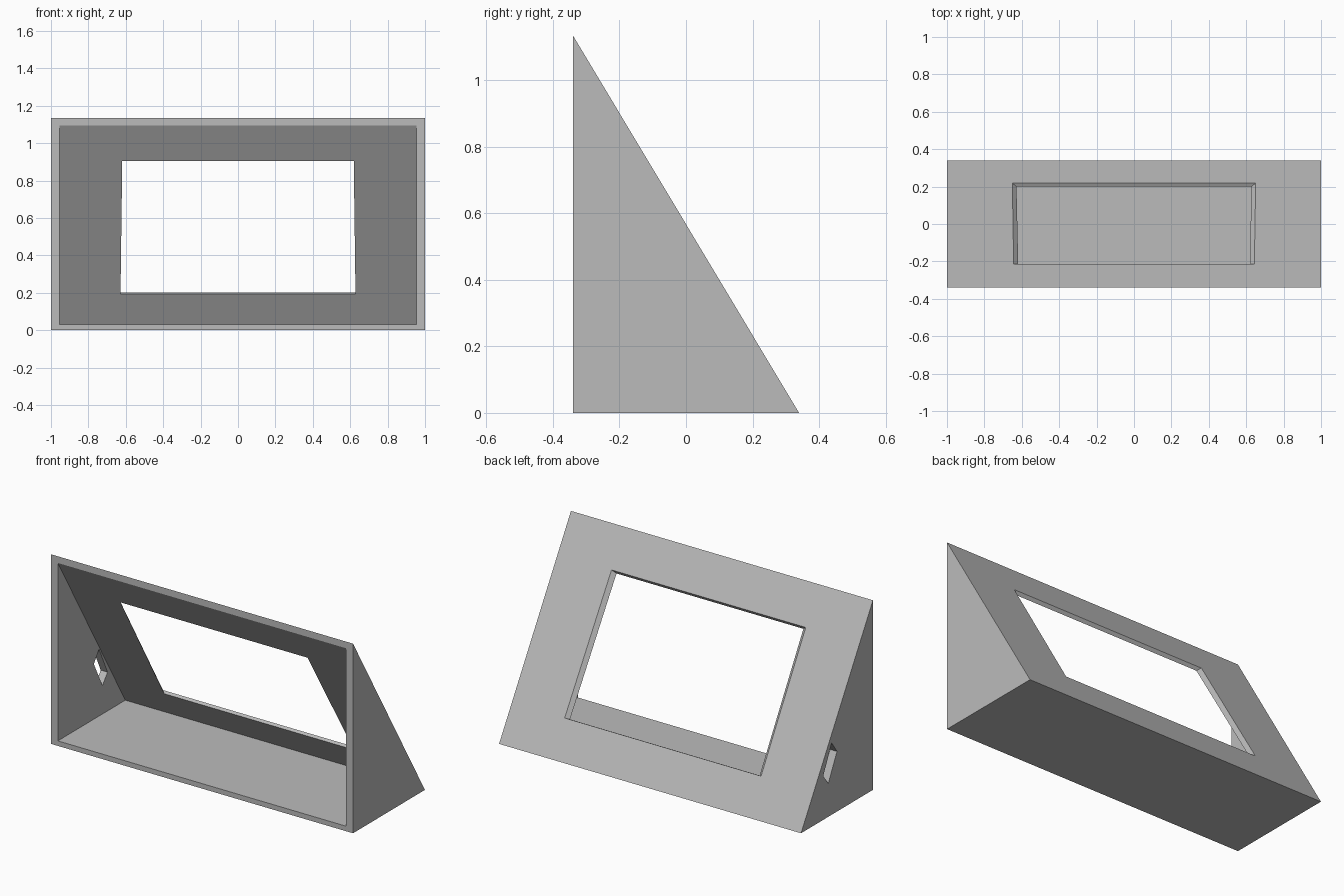
import bpy
import bmesh
from mathutils import Vector

if "Cube" in bpy.data.objects:
    bpy.data.objects.remove(bpy.data.objects["Cube"], do_unlink=True)

grey = bpy.data.materials.new("light grey")
grey.use_nodes = True
grey.diffuse_color = (0.5, 0.5, 0.5, 1)
grey.node_tree.nodes["Principled BSDF"].inputs["Base Color"].default_value = (0.5, 0.5, 0.5, 1)


def loft(name, start, end):
    """Closed solid between two matching loops of points."""
    bm = bmesh.new()
    a = [bm.verts.new(p) for p in start]
    b = [bm.verts.new(p) for p in end]
    bm.faces.new(a)
    bm.faces.new(b[::-1])
    for i in range(len(a)):
        j = (i + 1) % len(a)
        bm.faces.new((a[j], a[i], b[i], b[j]))
    bmesh.ops.recalc_face_normals(bm, faces=bm.faces)
    mesh = bpy.data.meshes.new(name)
    bm.to_mesh(mesh)
    bm.free()
    mesh.materials.append(grey)
    obj = bpy.data.objects.new(name, mesh)
    bpy.context.collection.objects.link(obj)
    return obj


def prism(name, profile, x0, x1):
    """Extrude a (y, z) profile along x."""
    return loft(name, [(x0, y, z) for y, z in profile], [(x1, y, z) for y, z in profile])


def window_loop(low, high):
    """Four corners from a lower and an upper (half width, y, z)."""
    return [Vector((s * w, y, z)) for s, (w, y, z) in
            ((-1, low), (1, low), (1, high), (-1, high))]


# Wedge housing
housing = prism("wedge_housing", [(-0.34, 0), (0.34, 0), (-0.34, 1.135)], -1, 1)

# Hollow, open at the front (profile runs past the front plane)
cavity = prism("cavity_cutter", [(-0.44, 0.03), (0.298, 0.03), (-0.34, 1.095), (-0.44, 1.095)],
               -0.955, 0.955)

# Screen window with flared edges, extended past both wall surfaces
outer = window_loop((0.652, 0.22, 0.203), (0.642, -0.215, 0.924))
inner = window_loop((0.628, 0.2, 0.193), (0.618, -0.227, 0.905))
window = loft("window_cutter",
              [o + (o - i) * 0.5 for o, i in zip(outer, inner)],
              [i - (o - i) * 0.5 for o, i in zip(outer, inner)])

# Cable slot through one side wall
slot = prism("slot_cutter", [(0.0, 0.36), (0.082, 0.2), (0.13, 0.262), (0.05, 0.43)], -1.1, -0.9)

for cutter in (cavity, window, slot):
    cutter.hide_render = True
    cutter.hide_viewport = True
    cutter.display_type = 'WIRE'
    cut = housing.modifiers.new(cutter.name, 'BOOLEAN')
    cut.operation = 'DIFFERENCE'
    cut.solver = 'EXACT'
    cut.object = cutter
